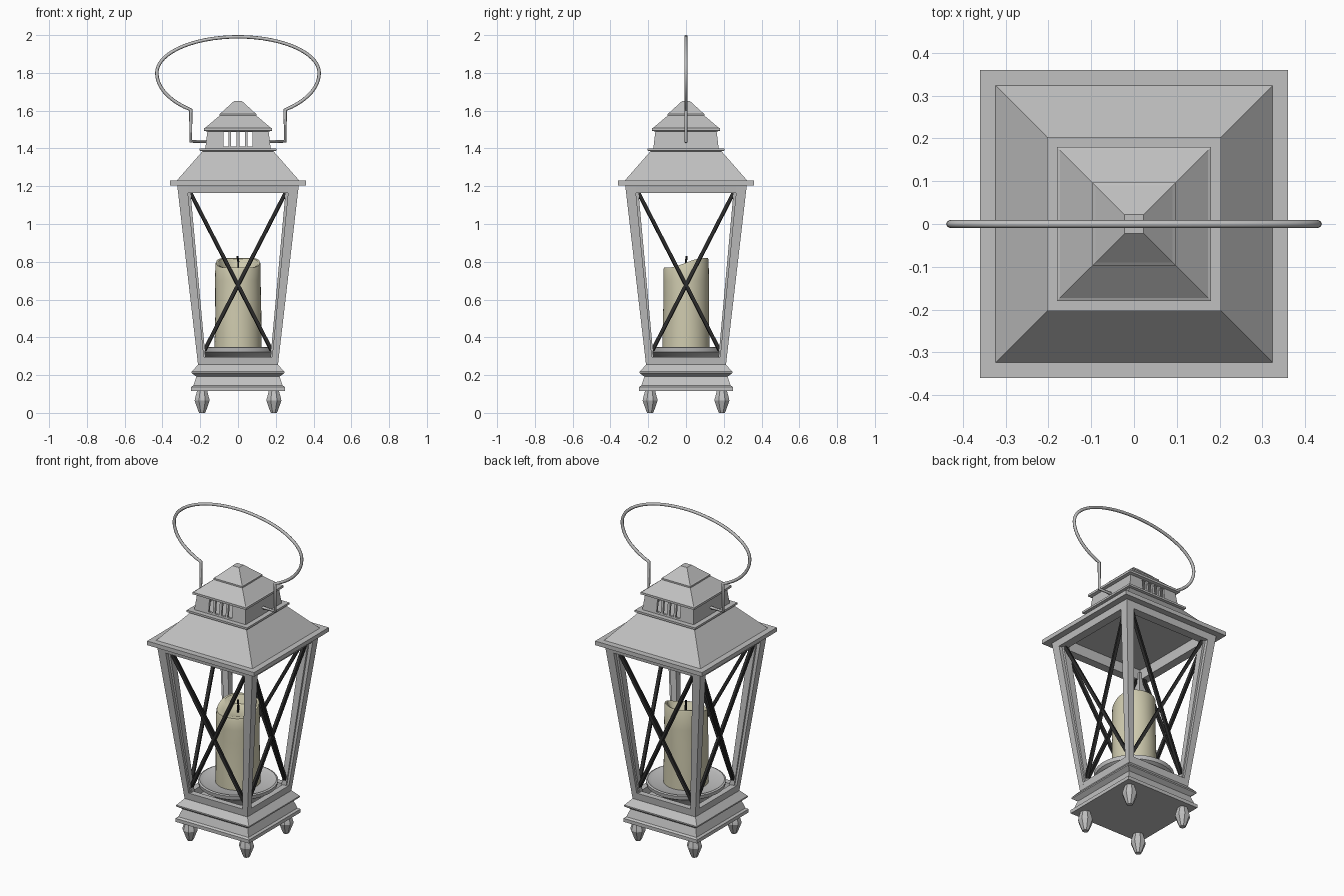
import bpy, bmesh, math
from mathutils import Vector, Matrix

if "Cube" in bpy.data.objects:
    bpy.data.objects.remove(bpy.data.objects["Cube"])


def material(name, r, g, b):
    m = bpy.data.materials.new(name)
    m.diffuse_color = (r, g, b, 1)
    m.use_nodes = True
    m.node_tree.nodes["Principled BSDF"].inputs["Base Color"].default_value = m.diffuse_color
    return m


METAL = material("grey_metal", 0.53, 0.53, 0.53)
DARK = material("dark_iron", 0.025, 0.025, 0.025)
WAX = material("cream_wax", 0.63, 0.60, 0.43)
BLACK = material("black_wick", 0.01, 0.01, 0.01)


def finish(name, bm, mat, smooth=False):
    """Turn a bmesh into a named, coloured object."""
    bmesh.ops.remove_doubles(bm, verts=bm.verts, dist=1e-5)
    bmesh.ops.recalc_face_normals(bm, faces=bm.faces)
    me = bpy.data.meshes.new(name)
    bm.to_mesh(me)
    bm.free()
    me.materials.append(mat)
    ob = bpy.data.objects.new(name, me)
    bpy.context.collection.objects.link(ob)
    if smooth:
        bpy.ops.object.select_all(action='DESELECT')
        ob.select_set(True)
        bpy.context.view_layer.objects.active = ob
        bpy.ops.object.shade_smooth_by_angle(angle=math.radians(40))
    return ob


def spin(name, profile, n, mat, closed=False, smooth=False, at=(0, 0), warp=None):
    """Sweep an (r, z) profile round n sides; for n = 4, r is the half width."""
    bm = bmesh.new()
    k = math.sqrt(2) if n == 4 else 1
    off = math.pi / n
    rings = []
    for r, z in profile:
        ring = []
        for i in range(n):
            a = off + 2 * math.pi * i / n
            p = Vector((r * k * math.cos(a), r * k * math.sin(a), z))
            if warp:
                p = warp(p)
            ring.append(bm.verts.new(p + Vector((at[0], at[1], 0))))
        rings.append(ring)
    pairs = list(zip(rings, rings[1:]))
    if closed:
        pairs.append((rings[-1], rings[0]))
    for a, b in pairs:
        for i in range(n):
            j = (i + 1) % n
            bm.faces.new((a[i], a[j], b[j], b[i]))
    if not closed:
        for ring, (r, z) in ((rings[0], profile[0]), (rings[-1], profile[-1])):
            if r > 0.001:
                bm.faces.new(ring)
    return finish(name, bm, mat, smooth)


def add_box(bm, x0, x1, y0, y1, z0, z1):
    m = Matrix.Translation(((x0 + x1) / 2, (y0 + y1) / 2, (z0 + z1) / 2)) \
        @ Matrix.Diagonal((x1 - x0, y1 - y0, z1 - z0, 1))
    bmesh.ops.create_cube(bm, size=1, matrix=m)


def add_beam(bm, a, b, w):
    """Square bar from a to b."""
    a, b = Vector(a), Vector(b)
    d = b - a
    m = Matrix.Translation((a + b) / 2) @ d.to_track_quat('Z', 'Y').to_matrix().to_4x4() \
        @ Matrix.Diagonal((w, w, d.length, 1))
    bmesh.ops.create_cube(bm, size=1, matrix=m)


# Feet
for sx in (-1, 1):
    for sy in (-1, 1):
        spin("foot", [(0.017, 0), (0.024, 0.015), (0.043, 0.065), (0.041, 0.075),
                      (0.028, 0.12)], 8, METAL, at=(0.19 * sx, 0.19 * sy))

# Moulded base
spin("base", [(0.248, 0.117), (0.248, 0.138), (0.236, 0.146), (0.220, 0.192),
              (0.245, 0.210), (0.245, 0.218), (0.212, 0.255)], 4, METAL)

# Bottom and top rails of the frame
spin("bottom_rail", [(0.211, 0.25), (0.216, 0.297), (0.180, 0.297), (0.176, 0.25)],
     4, METAL, closed=True)
spin("top_rail", [(0.317, 1.165), (0.322, 1.207), (0.268, 1.207), (0.266, 1.165)],
     4, METAL, closed=True)

# Leaning corner posts: outer square bar with a smaller inner lip
for sx in (-1, 1):
    for sy in (-1, 1):
        bm = bmesh.new()
        for lo0, lo1, hi0, hi1 in ((0.176, 0.211, 0.269, 0.322), (0.168, 0.198, 0.255, 0.300)):
            ends = []
            for c0, c1, z in ((lo0, lo1, 0.25), (hi0, hi1, 1.207)):
                ends.append([bm.verts.new((sx * x, sy * y, z)) for x, y in
                             ((c0, c0), (c1, c0), (c1, c1), (c0, c1))])
            bm.faces.new(ends[0])
            bm.faces.new(ends[1])
            for i in range(4):
                j = (i + 1) % 4
                bm.faces.new((ends[0][i], ends[0][j], ends[1][j], ends[1][i]))
        finish("corner_post", bm, METAL)

# Crossed iron bars on every side
for side in range(4):
    bm = bmesh.new()
    for s in (-1, 1):
        add_beam(bm, (s * 0.257, -0.283, 1.175), (-s * 0.178, -0.192, 0.33), 0.018)
    bm.transform(Matrix.Rotation(side * math.pi / 2, 4, 'Z'))
    finish("cross_bars", bm, DARK)

# Eaves and main roof
spin("eaves", [(0.36, 1.205), (0.36, 1.23), (0.268, 1.23), (0.268, 1.205)],
     4, METAL, closed=True)
spin("roof", [(0.325, 1.229), (0.188, 1.385), (0.203, 1.388), (0.203, 1.40)], 4, METAL)

# Vent box with four slots through front and back
vent = spin("vent_box", [(0.173, 1.40), (0.162, 1.492), (0.150, 1.492), (0.160, 1.40)],
            4, METAL, closed=True)
bm = bmesh.new()
for x in (-0.064, -0.022, 0.022, 0.064):
    add_box(bm, x - 0.014, x + 0.014, -0.3, 0.3, 1.41, 1.486)
cutter = finish("slot_cutter", bm, METAL)
mod = vent.modifiers.new("slots", 'BOOLEAN')
mod.operation = 'DIFFERENCE'
mod.solver = 'EXACT'
mod.object = cutter
bpy.context.view_layer.objects.active = vent
bpy.ops.object.modifier_apply(modifier=mod.name)
bpy.data.objects.remove(cutter)

# Stepped cap
spin("cap", [(0.165, 1.49), (0.18, 1.494), (0.18, 1.507), (0.173, 1.51), (0.097, 1.574),
             (0.097, 1.583), (0.09, 1.588), (0.022, 1.65)], 4, METAL)

# Wire handle: hooks at the vent box, uprights, then a wide oval loop
path = [(0.165, 1.437), (0.25, 1.437), (0.25, 1.60)]
start = -math.acos(0.25 / 0.43)
steps = 48
for i in range(steps + 1):
    a = start + (math.pi - 2 * start) * i / steps
    path.append((0.43 * math.cos(a), 1.80 + (0.191 if a > 0 and a < math.pi else 0.24) * math.sin(a)))
path += [(-x, z) for x, z in path[2::-1]]
cu = bpy.data.curves.new("handle", 'CURVE')
cu.dimensions = '3D'
cu.bevel_depth = 0.009
cu.bevel_resolution = 2
cu.use_fill_caps = True
sp = cu.splines.new('POLY')
sp.points.add(len(path) - 1)
for p, (x, z) in zip(sp.points, path):
    p.co = (x, 0, z, 1)
cu.materials.append(METAL)
handle = bpy.data.objects.new("handle", cu)
bpy.context.collection.objects.link(handle)
bpy.ops.object.select_all(action='DESELECT')
handle.select_set(True)
bpy.context.view_layer.objects.active = handle
bpy.ops.object.convert(target='MESH')
bpy.ops.object.shade_smooth_by_angle(angle=math.radians(50))

# Candle dish
spin("candle_dish", [(0, 0.25), (0.13, 0.25), (0.15, 0.285), (0.205, 0.315), (0.218, 0.322),
                     (0.222, 0.345), (0.212, 0.349), (0.19, 0.338), (0, 0.336)],
     40, METAL, smooth=True)


# Candle: slightly uneven sides, slanted rim and melted hollow
def melt(p):
    r = math.hypot(p.x, p.y)
    a = math.atan2(p.y, p.x)
    h = (p.z - 0.335) / 0.46
    s = 1 + 0.018 * math.sin(3 * a + 5 * h) * math.sin(math.pi * min(max(h, 0), 1))
    z = p.z
    if h > 0.85 and r > 0.09:
        z += 0.26 * p.y + 0.005 * math.sin(3 * a)
    return Vector((p.x * s, p.y * s, z))


spin("candle", [(0, 0.335), (0.125, 0.335), (0.124, 0.42), (0.122, 0.52), (0.121, 0.62),
                (0.121, 0.70), (0.120, 0.785), (0.116, 0.795), (0.106, 0.793),
                (0.085, 0.768), (0.05, 0.757), (0, 0.755)], 40, WAX, smooth=True, warp=melt)

# Wick
bm = bmesh.new()
add_beam(bm, (0, 0, 0.75), (0.002, 0, 0.80), 0.009)
add_beam(bm, (0.002, 0, 0.798), (-0.003, 0.003, 0.83), 0.008)
finish("wick", bm, BLACK)
